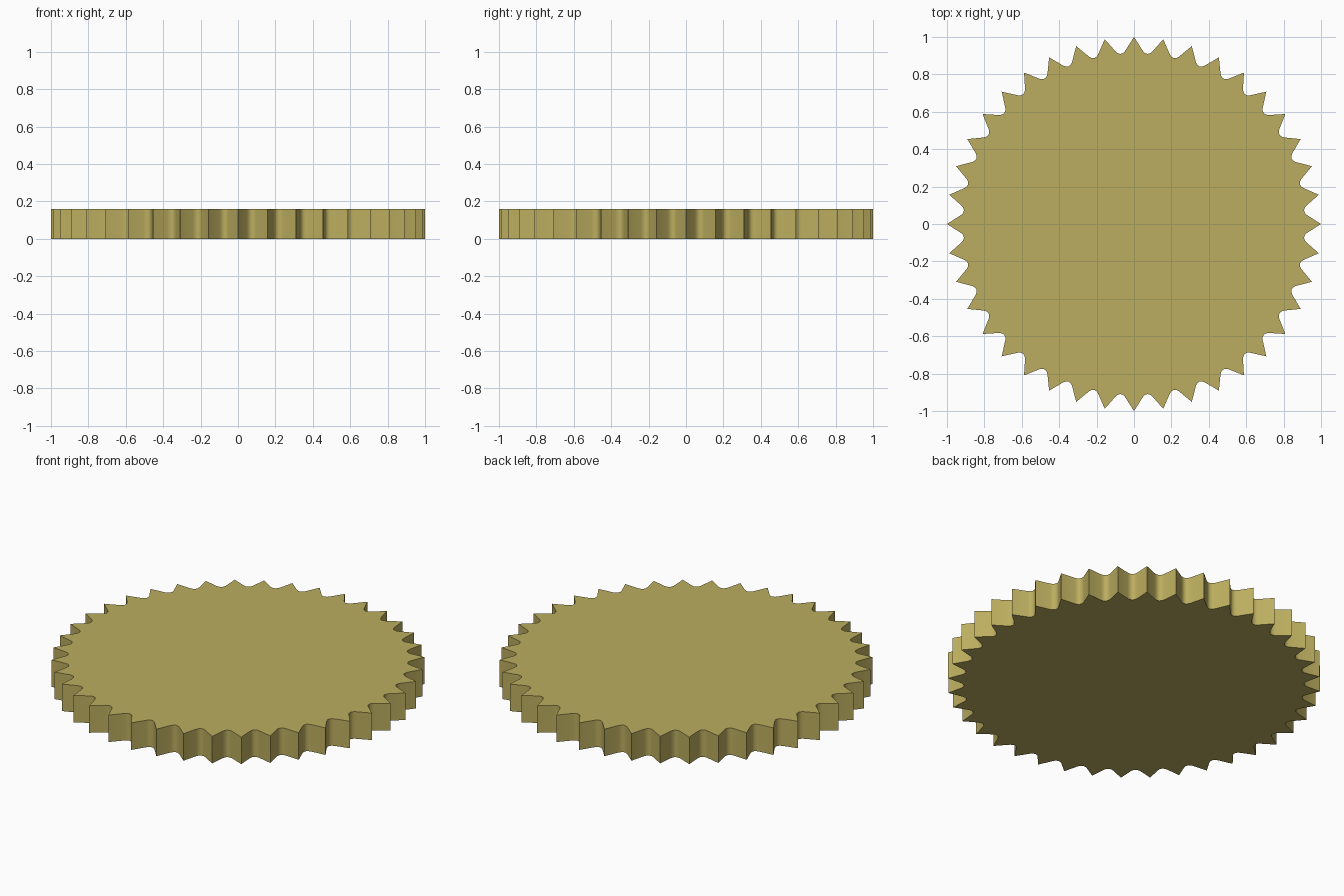
import bpy, bmesh, math

if "Cube" in bpy.data.objects:
    bpy.data.objects.remove(bpy.data.objects["Cube"])

TEETH = 40
HEIGHT = 0.16
PITCH = 2 * math.pi / TEETH

# one tooth: sharp tip, straight flank, rounded valley (fraction of pitch, radius)
TOOTH = [(0.0, 1.0), (0.33, 0.926), (0.41, 0.916), (0.5, 0.912), (0.59, 0.916), (0.67, 0.926)]

brass = bpy.data.materials.new("brass")
brass.diffuse_color = (0.50, 0.42, 0.115, 1)
brass.use_nodes = True
brass.node_tree.nodes["Principled BSDF"].inputs["Base Color"].default_value = brass.diffuse_color

# toothed outline extruded into a disc
bm = bmesh.new()
outline = []
for i in range(TEETH):
    for frac, r in TOOTH:
        a = (i + frac) * PITCH
        outline.append(bm.verts.new((r * math.cos(a), r * math.sin(a), 0)))
base = bm.faces.new(outline)
ext = bmesh.ops.extrude_face_region(bm, geom=[base], use_keep_orig=True)
top = [v for v in ext["geom"] if isinstance(v, bmesh.types.BMVert)]
bmesh.ops.translate(bm, verts=top, vec=(0, 0, HEIGHT))
bmesh.ops.recalc_face_normals(bm, faces=bm.faces)
mesh = bpy.data.meshes.new("toothed_disc")
bm.to_mesh(mesh)
bm.free()
mesh.materials.append(brass)
disc = bpy.data.objects.new("toothed_disc", mesh)
bpy.context.collection.objects.link(disc)

# smooth valleys, crisp tips and rims
bpy.context.view_layer.objects.active = disc
disc.select_set(True)
bpy.ops.object.shade_smooth_by_angle(angle=math.radians(40))
